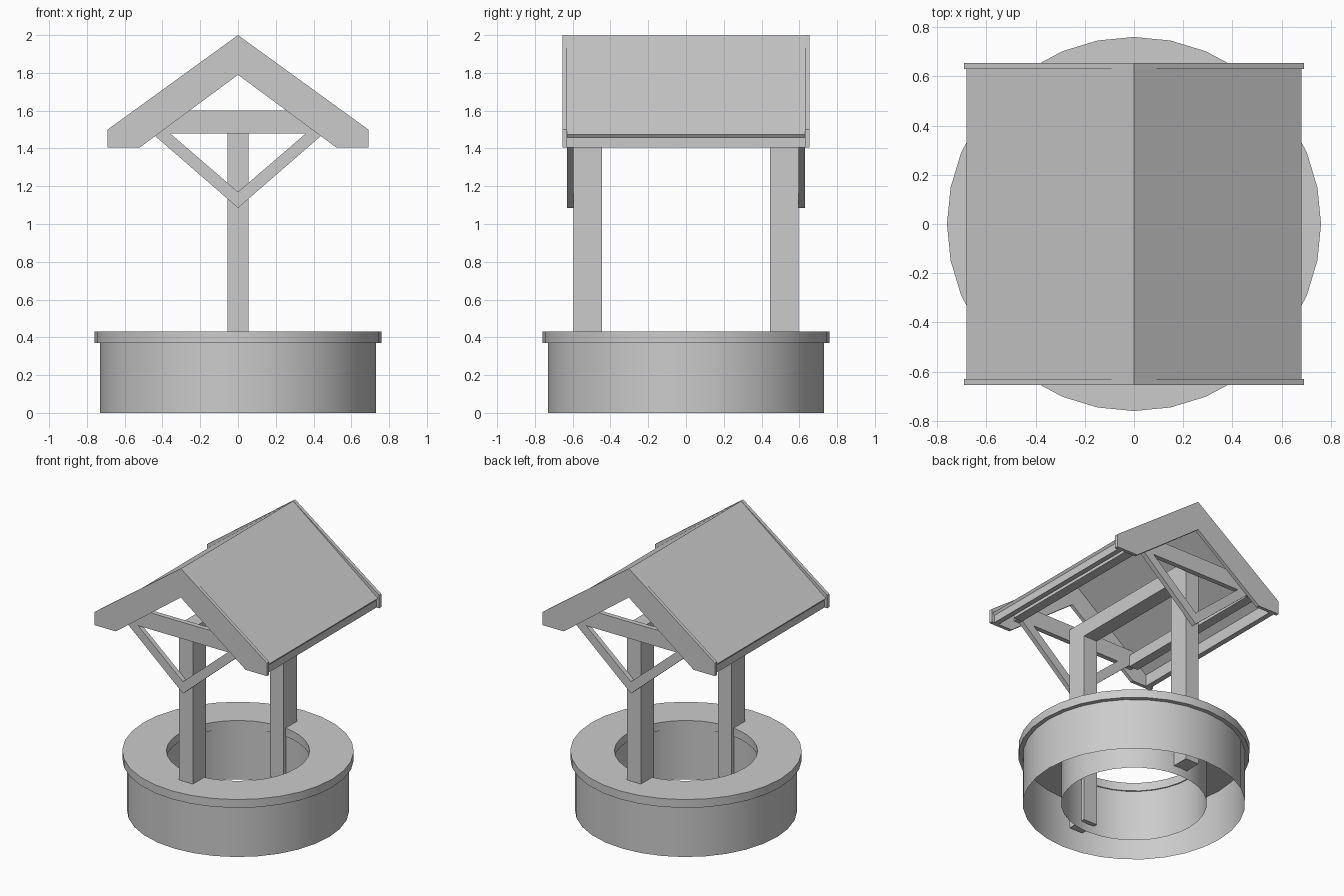
import bpy, bmesh, math

if "Cube" in bpy.data.objects:
    bpy.data.objects.remove(bpy.data.objects["Cube"])


def finish(name, bm):
    bmesh.ops.recalc_face_normals(bm, faces=bm.faces)
    me = bpy.data.meshes.new(name)
    bm.to_mesh(me)
    bm.free()
    ob = bpy.data.objects.new(name, me)
    bpy.context.collection.objects.link(ob)
    return ob


def prism(name, profile, y0, y1):
    """Extrude an xz outline along y."""
    bm = bmesh.new()
    face = bm.faces.new([bm.verts.new((x, y0, z)) for x, z in profile])
    ext = bmesh.ops.extrude_face_region(bm, geom=[face])
    verts = [v for v in ext["geom"] if isinstance(v, bmesh.types.BMVert)]
    bmesh.ops.translate(bm, vec=(0, y1 - y0, 0), verts=verts)
    return finish(name, bm)


def box(name, x0, x1, y0, y1, z0, z1):
    return prism(name, [(x0, z0), (x1, z0), (x1, z1), (x0, z1)], y0, y1)


def lathe(name, profile, closed=False, sides=32):
    """Revolve an rz outline around z and smooth it."""
    bm = bmesh.new()
    rings = [[bm.verts.new((r * math.sin(2 * math.pi * i / sides),
                            r * math.cos(2 * math.pi * i / sides), z))
              for i in range(sides)] for r, z in profile]
    if closed:
        rings.append(rings[0])
    for a, b in zip(rings, rings[1:]):
        for i in range(sides):
            j = (i + 1) % sides
            bm.faces.new((a[i], a[j], b[j], b[i]))
    ob = finish(name, bm)
    bpy.ops.object.select_all(action='DESELECT')
    ob.select_set(True)
    bpy.context.view_layer.objects.active = ob
    bpy.ops.object.shade_smooth_by_angle(angle=math.radians(30))
    return ob


def symmetric(half):
    """Mirror a right-hand outline whose first and last points lie on x = 0."""
    return half + [(-x, z) for x, z in reversed(half) if x > 0]


# Well: open outer and inner walls under a flat rim
lathe("outer_wall", [(0.73, 0), (0.73, 0.37)])
lathe("inner_wall", [(0.478, 0), (0.478, 0.37)])
lathe("rim", [(0.76, 0.37), (0.76, 0.43), (0.47, 0.43), (0.47, 0.37)], closed=True)

# Beam joining the two posts
box("cross_beam", -0.055, 0.055, -0.445, 0.445, 1.45, 1.56)

# Gable outlines
chevron = [(0, 2), (0.69, 1.5), (0.69, 1.405), (0.52, 1.405), (0, 1.79),
           (-0.52, 1.405), (-0.69, 1.405), (-0.69, 1.5)]
brace = [(0, 1.085), (0.455, 1.48), (0.36, 1.48), (0, 1.17),
         (-0.36, 1.48), (-0.455, 1.48)]

# Front and back: post, gable trim, tie beam and V brace
for side, s in (("front", -1), ("back", 1)):
    box(side + "_post", -0.055, 0.055, s * 0.445, s * 0.595, 0.06, 1.56)
    prism(side + "_gable_trim", chevron, s * 0.63, s * 0.655)
    box(side + "_tie_beam", -0.5, 0.5, s * 0.595, s * 0.63, 1.48, 1.6)
    prism(side + "_brace", brace, s * 0.595, s * 0.63)

# Left and right: roof panel, eave board and purlin
for side, s in (("left", -1), ("right", 1)):
    panel = [(0, 1.998), (0.68, 1.475), (0.668, 1.459), (0, 1.973)]
    prism(side + "_roof_panel", [(s * x, z) for x, z in panel], -0.635, 0.635)
    eave = [(0.63, 1.405), (0.668, 1.405), (0.668, 1.461), (0.63, 1.49)]
    prism(side + "_eave_board", [(s * x, z) for x, z in eave], -0.63, 0.63)
    box(side + "_purlin", s * 0.46, s * 0.53, -0.595, 0.595, 1.475, 1.56)
